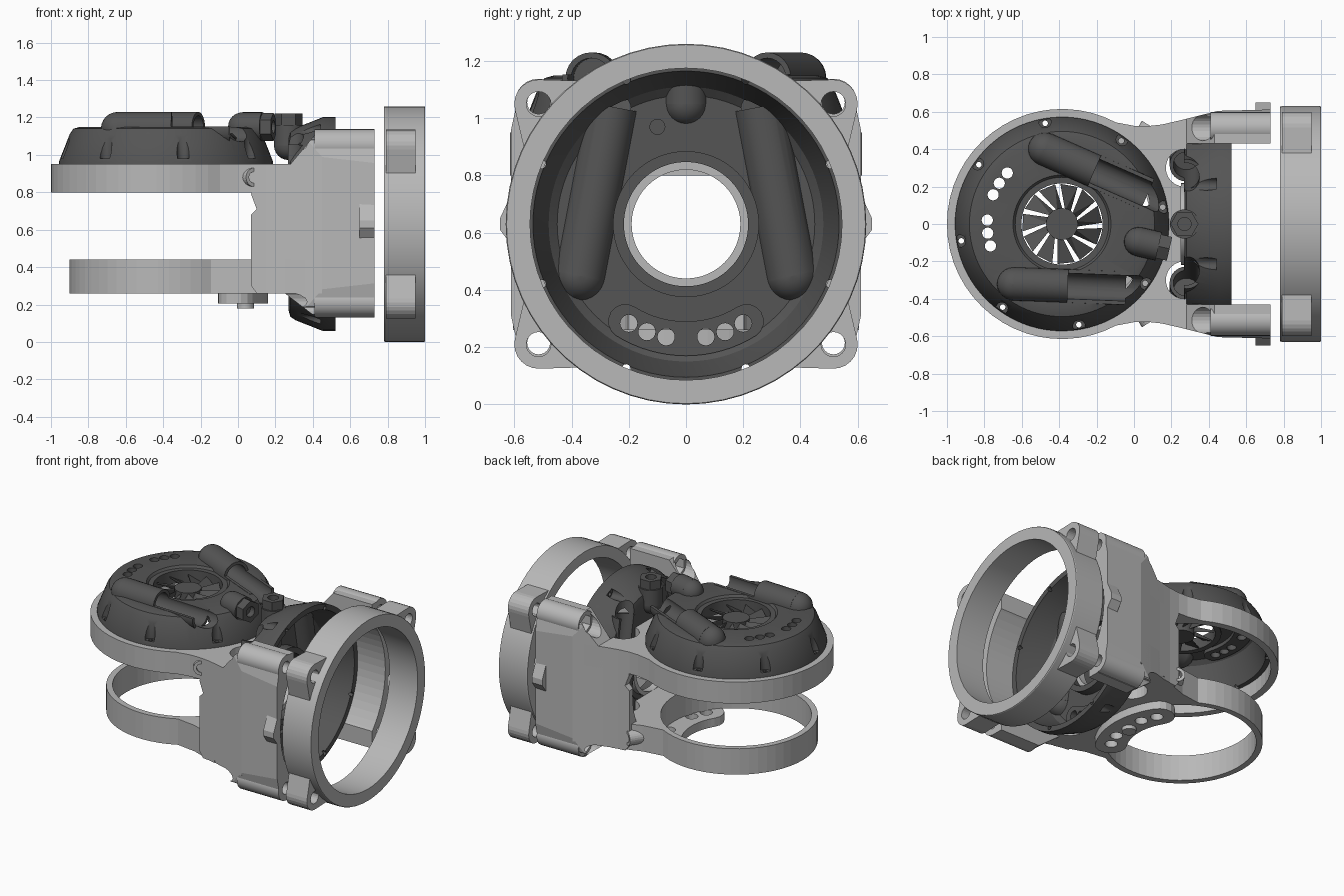
import bpy, bmesh
from math import sin, cos, pi, radians, atan2
from mathutils import Matrix, Vector

if "Cube" in bpy.data.objects:
    bpy.data.objects.remove(bpy.data.objects["Cube"])

def material(name, v):
    m = bpy.data.materials.new(name)
    m.diffuse_color = (v, v, v, 1)
    m.use_nodes = True
    m.node_tree.nodes["Principled BSDF"].inputs["Base Color"].default_value = m.diffuse_color
    return m

LIGHT, DARK = material("light_grey", 0.48), material("dark_grey", 0.09)
CX, CZ = -0.385, 0.63            # axis of the upright rings / of the sideways rings

def finish(name, bm, mat=LIGHT):
    bmesh.ops.recalc_face_normals(bm, faces=bm.faces)
    me = bpy.data.meshes.new(name)
    bm.to_mesh(me)
    bm.free()
    me.materials.append(mat)
    ob = bpy.data.objects.new(name, me)
    bpy.context.collection.objects.link(ob)
    return ob

def prism(name, pts, axis, lo, hi, mat=LIGHT):
    put = {'z': lambda a, b, t: (a, b, t), 'y': lambda a, b, t: (a, t, b),
           'x': lambda a, b, t: (t, a, b)}[axis]
    bm = bmesh.new()
    a, b = ([bm.verts.new(put(*p, t)) for p in pts] for t in (lo, hi))
    n = len(pts)
    bm.faces.new(a)
    bm.faces.new(b[::-1])
    for i in range(n):
        bm.faces.new((a[i], a[(i + 1) % n], b[(i + 1) % n], b[i]))
    return finish(name, bm, mat)

def cyl(name, p, q, r, n=24, mat=LIGHT):
    p, q = Vector(p), Vector(q)
    d = q - p
    bm = bmesh.new()
    bmesh.ops.create_cone(bm, cap_ends=True, segments=n, radius1=r, radius2=r, depth=d.length,
                          matrix=Matrix.Translation((p + q) / 2) @ d.to_track_quat('Z', 'Y').to_matrix().to_4x4())
    return finish(name, bm, mat)

def ball(name, p, r, mat=LIGHT):
    bm = bmesh.new()
    bmesh.ops.create_uvsphere(bm, u_segments=24, v_segments=12, radius=r, matrix=Matrix.Translation(p))
    return finish(name, bm, mat)

def lathe(name, prof, n=64, mat=LIGHT):
    bm = bmesh.new()
    rows = [[bm.verts.new((r * cos(2 * pi * i / n), r * sin(2 * pi * i / n), z)) for r, z in prof] for i in range(n)]
    k = len(prof)
    for i in range(n):
        for j in range(k):
            a, b = rows[i], rows[(i + 1) % n]
            bm.faces.new((a[j], b[j], b[(j + 1) % k], a[(j + 1) % k]))
    return finish(name, bm, mat)

def bake(ob):
    me = bpy.data.meshes.new_from_object(ob.evaluated_get(bpy.context.evaluated_depsgraph_get()))
    ob.modifiers.clear()
    ob.data = me
    return ob

def boolean(ob, op, *others):
    for o in others:
        m = ob.modifiers.new("bool", 'BOOLEAN')
        m.operation, m.solver, m.object = op, 'EXACT', o
    bake(ob)
    for o in others:
        bpy.data.objects.remove(o)
    return ob

def smooth(ob, deg=30):
    ob.data.shade_smooth()
    ob.data.set_sharp_from_angle(angle=radians(deg))

def arc(r, a0, a1, n, cx=0, cy=0):
    return [(cx + r * cos(radians(a0 + (a1 - a0) * i / n)), cy + r * sin(radians(a0 + (a1 - a0) * i / n))) for i in range(n + 1)]

def crescent(r, w, half, mid, cx):
    pts = arc(r + w, mid - half, mid + half, 16, cx)
    for end, s in ((mid + half, 0), (mid - half, 180)):
        e = radians(end)
        pts += arc(w, end + s, end + s + 180, 8, cx + r * cos(e), r * sin(e))[1:-1]
        if s == 0:
            pts += arc(r - w, mid + half, mid - half, 16, cx)
    return pts

def bores(start):
    # stepped seat for the inner cover
    return [cyl("bore", (x, 0, CZ), (0.9, 0, CZ), r, 72) for x, r in ((start, 0.485), (0.28, 0.535), (0.38, 0.575))]

# Upper and lower ring arms, necked into the body
flank = [(0.25, 0.555), (0.45, 0.605)]
upper_half = arc(0.615, 180, 62, 18, CX) + [(0.0, 0.525), (0.07, 0.523), (0.15, 0.532)] + flank
lower_half = arc(0.515, 180, 62, 18, CX) + [(0.0, 0.475), (0.07, 0.5)] + flank
def ring_arm(name, half, hole_r, z0, z1):
    ob = prism(name, half + [(x, -y) for x, y in half[:0:-1]], 'z', z0, z1)
    notches = [cyl("notch", (0.27, s * 0.30, z0 - 0.1), (0.27, s * 0.30, z1 + 0.1), 0.1) for s in (-1, 1)]
    return boolean(ob, 'DIFFERENCE', cyl("hole", (CX, 0, z0 - 1), (CX, 0, z1 + 1), hole_r, 56), *bores(0.25), *notches)
smooth(ring_arm("upper_ring_arm", upper_half, 0.567, 0.80, 0.95), 5)
smooth(ring_arm("lower_ring_arm", lower_half, 0.475, 0.26, 0.44), 5)

# Clamp screw bosses on the arms
for name, s, z in (("upper_clamp_boss", -1, 0.88), ("lower_clamp_boss", 1, 0.35)):
    b = cyl(name, (0.03, s * 0.44, z), (0.085, s * 0.525, z), 0.05)
    boolean(b, 'DIFFERENCE', cyl("c", (0.055, s * 0.48, z), (0.14, s * 0.61, z), 0.03))

# Side plates of the body, mirrored
plate = prism("side_plates", [(0.07, 0.43), (0.07, 0.523), (0.15, 0.532)] + flank + [(0.73, 0.612), (0.73, 0.43)], 'z', 0.1, 1.2)
boolean(plate, 'INTERSECT',
        prism("side", [(0.07, 0.3), (0.07, 0.68), (0.1, 0.71), (0.07, 0.79), (0.1, 0.9), (0.25, 0.95), (0.28, 0.95), (0.43, 1.13),
                       (0.73, 1.13), (0.73, 0.13), (0.42, 0.13), (0.25, 0.26), (0.1, 0.26)], 'y', 0.3, 0.8),
        prism("end", [(0.4, 0.13), (0.515, 0.13), (0.585, 0.19), (0.62, 0.35), (0.62, 0.92), (0.585, 1.08), (0.515, 1.13), (0.4, 1.13)], 'x', 0, 1))
boolean(plate, 'DIFFERENCE', *bores(0),
        *[cyl("lug_slot", (0.2, 0.515, z), (0.9, 0.515, z), 0.07) for z in (0.215, 1.055)])
plate.modifiers.new("mirror", 'MIRROR').use_axis = (False, True, False)
bake(plate)

# Side tabs and screw lugs of the body
for s in (-1, 1):
    prism("side_tab", [(s * 0.59, 0.53), (s * 0.65, 0.61), (s * 0.65, 0.65), (s * 0.59, 0.78)], 'x', 0.65, 0.73)
    for z in (0.215, 1.055):
        lug = cyl("body_lug", (0.41, s * 0.515, z), (0.73, s * 0.515, z), 0.083)
        boolean(lug, 'DIFFERENCE', cyl("pocket", (0.3, s * 0.515, z), (0.5, s * 0.515, z), 0.058, 6),
                cyl("hole", (0.4, s * 0.515, z), (0.8, s * 0.515, z), 0.04))
        smooth(lug)

# Separate clamp ring with four lugs
sideways = Matrix.Translation((0, 0, CZ)) @ Matrix.Rotation(pi / 2, 4, 'Y')
ring = lathe("end_clamp_ring", [(0.55, 0.78), (0.627, 0.78), (0.63, 0.79), (0.63, 0.995), (0.627, 1.0), (0.545, 1.0)], 60)
ring.data.transform(sideways)
smooth(ring, 8)
for sy in (-1, 1):
    for sz in (-1, 1):
        a = atan2(sz * 0.42, sy * 0.515)
        pts = arc(0.085, 0, 345, 23, sy * 0.515, CZ + sz * 0.42)
        pts += [((0.6) * cos(a + d), CZ + 0.6 * sin(a + d)) for d in (-0.3, 0, 0.3)]
        bm = bmesh.new()
        vs = [bm.verts.new((x, y, z)) for x in (0.79, 0.95) for y, z in pts]
        bmesh.ops.convex_hull(bm, input=vs)
        bmesh.ops.delete(bm, geom=[v for v in bm.verts if not v.link_faces], context='VERTS')
        c = (sy * 0.515, CZ + sz * 0.42)
        boolean(finish("end_ring_lug", bm), 'DIFFERENCE', cyl("hole", (0.7, *c), (1.1, *c), 0.043))

# Perforated crescent bracket under the lower ring
bracket = prism("crescent_bracket", crescent(0.445, 0.1, 32, 0, CX), 'z', 0.205, 0.265)
holes = [(CX + 0.445 * cos(radians(a)), 0.445 * sin(radians(a))) for a in (-30, -16, 16, 30)]
boolean(bracket, 'DIFFERENCE', *[cyl("h", (x, y, 0.1), (x, y, 0.3), 0.04) for x, y in holes])
cyl("bracket_screw", (0.04, 0, 0.18), (0.04, 0, 0.25), 0.045)

# Cover: turned shell with two air scoops, vents and screw scallops
cap = lathe("upper_cover", [(0.572, 0), (0.572, 0.065), (0.515, 0.21), (0.495, 0.24), (0.46, 0.25), (0.262, 0.25),
                            (0.25, 0.235), (0.217, 0.235), (0.217, 0.15), (0.255, 0.15), (0.255, 0.215),
                            (0.45, 0.215), (0.48, 0.19), (0.525, 0.04), (0.535, 0)], 80, DARK)
add, cut = [prism("vent_panel", crescent(0.4, 0.06, 32, 180, 0), 'z', 0.19, 0.24)], []
H = 0.24
for s in (-1, 1):
    p, q = Vector((-0.18, s * 0.37, H)), Vector((0.41, s * 0.258, H))
    d = (q - p).normalized()
    side = Vector((-d.y, d.x, 0)) * 0.12
    add += [cyl("scoop", p, q, 0.09), ball("scoop_end", p, 0.0895)]
    cut.append(cyl("scoop_bore", p + d * 0.06, q + d * 0.3, 0.07))
    m = p + d * 0.29
    cut.append(prism("scoop_trim", [(v.x, v.y) for v in (m + side, m - side, m - side + d * 0.5, m + side + d * 0.5)], 'z', 0.252, 0.5))
boolean(cap, 'UNION', *add)
for a in (-30, -20, -10, 10, 20, 30):
    x, y = -0.4 * cos(radians(a)), 0.4 * sin(radians(a))
    cut.append(cyl("vent", (x, y, -0.1), (x, y, 0.5), 0.03, 20))
for k in range(8):
    a = radians(22.5 + 45 * k)
    x, y = cos(a), sin(a)
    cut += [cyl("scallop", (0.555 * x, 0.555 * y, 0.08), (0.555 * x, 0.555 * y, 0.4), 0.033, 16),
            cyl("screw_hole", (0.546 * x, 0.546 * y, -0.1), (0.546 * x, 0.546 * y, 0.2), 0.015, 12)]
boolean(cap, 'DIFFERENCE', *cut)
cap.data.materials.clear()
cap.data.materials.append(DARK)
for p in cap.data.polygons:
    p.material_index = 0
smooth(cap)

# Cable gland and inner standoff of a cover
gland = cyl("upper_cable_gland", (0.42, 0, 0.25), (0.53, 0, 0.25), 0.078, 28, DARK)
boolean(gland, 'UNION', ball("end", (0.42, 0, 0.25), 0.0775, DARK))
smooth(gland)
nut = cyl("upper_gland_nut", (0.52, 0, 0.25), (0.59, 0, 0.25), 0.075, 6, DARK)
boolean(nut, 'DIFFERENCE', cyl("c", (0.55, 0, 0.25), (0.7, 0, 0.25), 0.035, 20, DARK))
post = cyl("upper_standoff", (0.34, -0.1, 0.13), (0.34, -0.1, 0.23), 0.028, 16, DARK)

# Place one cover set on the upper ring, a copy inside the body
up = Matrix.Translation((CX, 0, 0.90)) @ Matrix.Rotation(radians(-13), 4, 'Z')
back = Matrix(((0, 0, -1, 0.52), (0, 1, 0, 0), (1, 0, 0, CZ), (0, 0, 0, 1)))
for ob in (cap, gland, nut, post):
    twin = ob.copy()
    twin.name = ob.name.replace("upper", "inner")
    bpy.context.collection.objects.link(twin)
    ob.matrix_world, twin.matrix_world = up, back

# Light collar lining the inner cover opening
collar = lathe("opening_collar", [(0.19, 0.25), (0.218, 0.25), (0.218, 0.30), (0.19, 0.30)], 48)
collar.data.transform(sideways)
smooth(collar)

# Fan in the upper cover
cyl("fan_hub", (CX, 0, 1.03), (CX, 0, 1.115), 0.085, 32, DARK)
for k in range(11):
    bm = bmesh.new()
    for t in (0, 0.008):
        for r, w in ((0.075, 0.2), (0.215, 0.22)):
            for s in (-1, 1):
                a = 2 * pi * k / 11 + s * w + (0.25 if r > 0.1 else 0)
                bm.verts.new((CX + r * cos(a), r * sin(a), 1.075 + s * 0.025 + t))
    bmesh.ops.convex_hull(bm, input=bm.verts)
    finish("fan_blade", bm, DARK)
